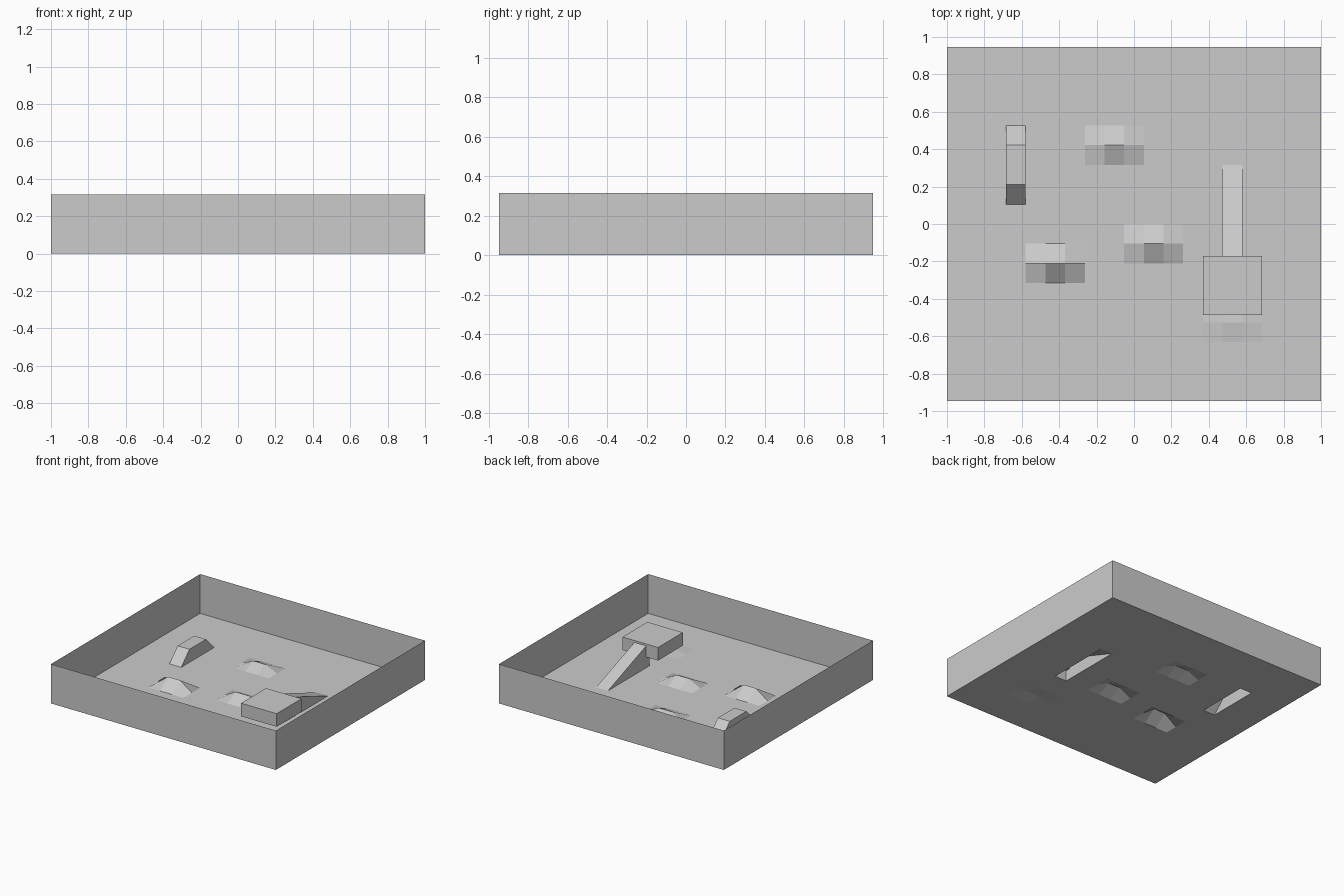
import bpy, bmesh

if "Cube" in bpy.data.objects:
    bpy.data.objects.remove(bpy.data.objects["Cube"])

C = 2 / 19            # cell size; the tray is 19 x 18 x 3 cells
NX, NY, WALL = 19, 18, 3


def pos(x, y, z):
    """Cell coordinates to world coordinates."""
    return ((x - NX / 2) * C, (y - NY / 2) * C, z * C)


def make_object(name, faces):
    """Mesh from faces given as lists of cell coordinates."""
    bm = bmesh.new()
    for f in faces:
        bm.faces.new([bm.verts.new(pos(*p)) for p in f])
    bmesh.ops.remove_doubles(bm, verts=bm.verts, dist=1e-5)
    mesh = bpy.data.meshes.new(name)
    bm.to_mesh(mesh)
    bm.free()
    ob = bpy.data.objects.new(name, mesh)
    bpy.context.collection.objects.link(ob)
    return ob


# Floor: cell grid with raised two-point bump ridges and openings under ramps
bumps = [(8, 13, 0.42), (10, 8, 0.5), (5, 7, 0.7), (14, 4, 0.12)]
height = {(x + i, y): h for x, y, h in bumps for i in (0, 1)}
openings = {(3, y) for y in range(10, 14)} | {(14, y) for y in range(7, 12)}
cells = []
for x in range(NX):
    for y in range(NY):
        if (x, y) not in openings:
            corners = [(x, y), (x + 1, y), (x + 1, y + 1), (x, y + 1)]
            cells.append([(a, b, height.get((a, b), 0)) for a, b in corners])
make_object("floor", cells)

# Outer walls: thin sheets round the edge
rim = [(0, 0), (NX, 0), (NX, NY), (0, NY)]
make_object("outer_walls", [
    [(*a, 0), (*b, 0), (*b, WALL), (*a, WALL)]
    for a, b in zip(rim, rim[1:] + rim[:1])])


def ramp(name, x, profile):
    """One-cell-wide hollow ramp following a (y, z) profile."""
    faces = [[(x, a[0], a[1]), (x + 1, a[0], a[1]),
              (x + 1, b[0], b[1]), (x, b[0], b[1])]
             for a, b in zip(profile, profile[1:])]
    faces.append([(x + 1, y, z) for y, z in reversed(profile)])
    faces.append([(x, y, z) for y, z in profile])
    ob = make_object(name, faces)
    bm = bmesh.new()
    bm.from_mesh(ob.data)
    bmesh.ops.recalc_face_normals(bm, faces=bm.faces)
    if max(f.normal.z for f in bm.faces) < 0.1:
        bmesh.ops.reverse_faces(bm, faces=bm.faces)
    bm.to_mesh(ob.data)
    bm.free()


ramp("small_bridge", 3, [(10, 0), (11, 1), (13, 1), (14, 0)])
ramp("long_ramp", 14, [(7, 0), (7, 1.81), (12, 0)])

# Raised platform at the head of the long ramp
bpy.ops.mesh.primitive_cube_add(size=1, location=pos(14.5, 5.88, 1.32))
platform = bpy.context.object
platform.name = "platform"
platform.scale = (3 * C, 3 * C, C)
